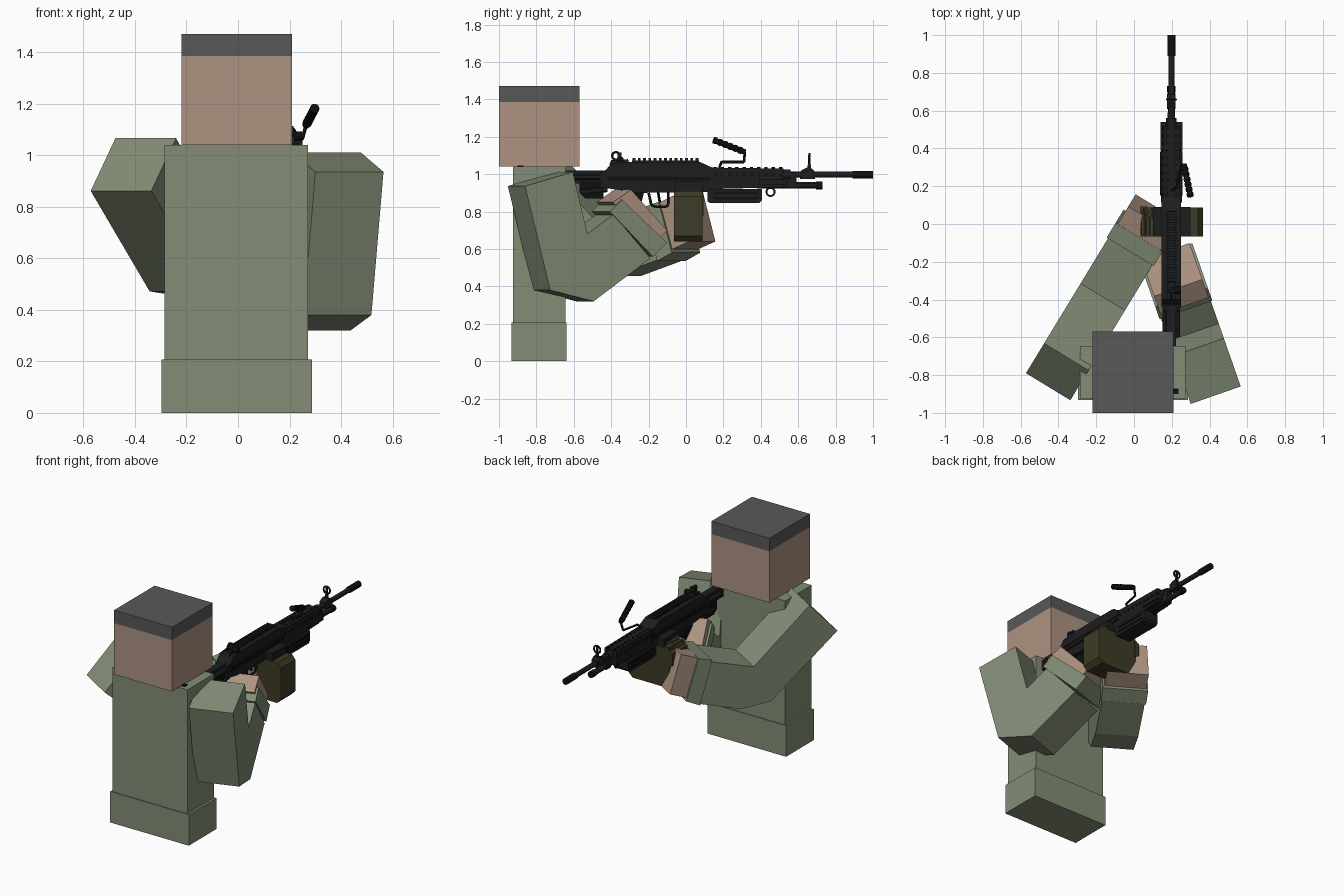
import bpy, bmesh, math
from mathutils import Vector


def material(name, r, g, b):
    m = bpy.data.materials.new(name)
    m.diffuse_color = (r ** 2.2, g ** 2.2, b ** 2.2, 1)
    return m


GREEN = material("sage_cloth", 0.51, 0.55, 0.46)
SKIN = material("skin", 0.67, 0.57, 0.50)
CAP = material("grey_cap", 0.35, 0.35, 0.355)
GUN = material("gun_metal", 0.135, 0.135, 0.14)
DARK = material("dark_metal", 0.09, 0.09, 0.095)
OLIVE = material("olive_box", 0.25, 0.24, 0.16)
BRASS = material("belt_brass", 0.36, 0.35, 0.27)


def finish(bm, name, mat, smooth=False):
    bmesh.ops.recalc_face_normals(bm, faces=bm.faces)
    me = bpy.data.meshes.new(name)
    bm.to_mesh(me)
    bm.free()
    me.materials.append(mat)
    ob = bpy.data.objects.new(name, me)
    bpy.context.collection.objects.link(ob)
    if smooth:
        for o in bpy.context.selected_objects:
            o.select_set(False)
        bpy.context.view_layer.objects.active = ob
        ob.select_set(True)
        bpy.ops.object.shade_smooth_by_angle()
    return ob


def prism(name, mat, pts, origin, d, w, w0, w1):
    """Extrude a (distance along d, height) profile sideways from w0 to w1."""
    bm = bmesh.new()
    o, d, w = Vector((*origin, 0)), Vector((*d, 0)), Vector((*w, 0))
    sides = [[bm.verts.new(o + d * s + w * k + Vector((0, 0, z))) for s, z in pts] for k in (w0, w1)]
    n = len(pts)
    for ring in sides:
        bm.faces.new(ring)
    for i in range(n):
        j = (i + 1) % n
        bm.faces.new((sides[0][i], sides[0][j], sides[1][j], sides[1][i]))
    return finish(bm, name, mat)


def box(name, mat, x0, x1, y0, y1, z0, z1):
    return prism(name, mat, [(y0, z0), (y1, z0), (y1, z1), (y0, z1)], (0, 0), (0, 1), (1, 0), x0, x1)


GX = 0.198  # gun centre line


def plate(name, pts, half, mat=GUN):
    return prism(name, mat, pts, (GX, 0), (0, 1), (1, 0), -half, half)


def rod(name, mat, a, b, r, r2=None, n=12):
    a, b = Vector(a), Vector(b)
    bm = bmesh.new()
    bmesh.ops.create_cone(bm, cap_ends=True, segments=n, radius1=r,
                          radius2=r if r2 is None else r2, depth=(b - a).length)
    q = Vector((0, 0, 1)).rotation_difference((b - a).normalized())
    for v in bm.verts:
        v.co = q @ v.co + (a + b) / 2
    return finish(bm, name, mat, True)


def ring(name, x, y, z, R, r, axis):
    bpy.ops.mesh.primitive_torus_add(location=(x, y, z), major_radius=R, minor_radius=r,
                                     major_segments=16, minor_segments=6,
                                     rotation=(math.pi / 2, 0, 0) if axis == 'y' else (0, math.pi / 2, 0))
    bpy.context.object.name = name
    bpy.context.object.data.materials.append(GUN)
    bpy.ops.object.shade_smooth_by_angle()


# Body
box("torso", GREEN, -0.285, 0.272, -0.925, -0.645, 0.2, 1.04)
box("waist", GREEN, -0.297, 0.287, -0.932, -0.638, 0, 0.208)
box("head", SKIN, -0.22, 0.21, -1, -0.57, 1.04, 1.385)
box("cap", CAP, -0.22, 0.21, -1, -0.57, 1.385, 1.472)

# Right arm, bent upward to the grip
R = ((0.565, -0.86), (-0.33, 0.944), (-0.944, -0.33))
prism("right_sleeve", GREEN, [(0, 0.936), (0.27, 1.012), (0.353, 0.68), (0.5, 0.785),
                              (0.71, 0.55), (0.388, 0.32), (0.142, 0.38)], *R, 0, 0.28)
prism("right_cuff", GREEN, [(0.478, 0.80), (0.546, 0.864), (0.80, 0.634), (0.721, 0.559)], *R, -0.008, 0.288)
prism("right_hand", SKIN, [(0.50, 0.85), (0.602, 0.917), (0.806, 0.698), (0.72, 0.62)], *R, 0.005, 0.275)

# Left arm, reaching under the gun
L = ((-0.572, -0.79), (0.52, 0.855), (0.855, -0.52))
prism("left_sleeve", GREEN, [(0, 0.862), (0.185, 1.067), (0.556, 0.724), (0.87, 0.82),
                             (0.95, 0.553), (0.64, 0.455), (0.44, 0.472)], *L, 0, 0.275)
prism("left_cuff", GREEN, [(0.835, 0.825), (0.925, 0.852), (1.008, 0.58), (0.915, 0.535)], *L, -0.008, 0.283)
prism("left_hand", SKIN, [(0.90, 0.84), (1.035, 0.895), (1.11, 0.64), (0.98, 0.59)], *L, 0.004, 0.271)

# Stock
plate("stock_beam", [(-0.88, 0.95), (-0.44, 0.95), (-0.44, 1.02), (-0.88, 1.02)], 0.025)
plate("stock_lower", [(-0.57, 0.90), (-0.54, 0.87), (-0.44, 0.87), (-0.44, 0.96), (-0.57, 0.96)], 0.03, DARK)
for sx in (-0.03, 0.03):
    rod("stock_tube", GUN, (GX + sx, -0.60, 0.985), (GX + sx, -0.42, 0.985), 0.016)
    rod("stock_strut", GUN, (GX + sx * 0.7, -0.56, 0.905), (GX + sx * 0.7, -0.42, 0.92), 0.016)
box("butt_plate", DARK, 0.205, 0.235, -0.9, -0.87, 0.85, 1.046)

# Receiver
plate("receiver", [(-0.46, 0.93), (-0.25, 0.90), (0.14, 0.905), (0.14, 1.03), (-0.41, 1.03), (-0.46, 1.01)], 0.046)
plate("top_cover", [(-0.44, 1.01), (-0.40, 1.055), (-0.29, 1.065), (0.075, 1.065), (0.14, 1.035), (0.14, 1.0),
                    (-0.44, 1.0)], 0.052)
plate("side_rib", [(-0.42, 0.965), (0.13, 0.965), (0.13, 0.985), (-0.42, 0.985)], 0.051, DARK)
plate("rail_base", [(-0.29, 1.06), (0.07, 1.06), (0.07, 1.073), (-0.29, 1.073)], 0.02)
for i in range(13):
    y = -0.285 + i * 0.028
    box("rail_tooth", GUN, GX - 0.026, GX + 0.026, y, y + 0.015, 1.07, 1.086)

# Rear sight
plate("rear_sight_base", [(-0.41, 1.05), (-0.30, 1.05), (-0.31, 1.08), (-0.40, 1.075)], 0.022)
ring("rear_sight_ring", GX, -0.375, 1.098, 0.02, 0.006, 'x')
box("rear_sight_leaf", GUN, GX - 0.018, GX + 0.018, -0.365, -0.345, 1.07, 1.115)
rod("rear_sight_knob", DARK, (GX, -0.35, 1.075), (GX + 0.05, -0.35, 1.075), 0.018)

# Grip and trigger
plate("pistol_grip", [(-0.31, 0.92), (-0.22, 0.92), (-0.27, 0.72), (-0.35, 0.74)], 0.024, DARK)
guard = [(-0.2, 0.9), (-0.185, 0.835), (-0.16, 0.825), (-0.105, 0.825), (-0.095, 0.84), (-0.095, 0.91)]
for a, b in zip(guard, guard[1:]):
    rod("trigger_guard", GUN, (GX, *a), (GX, *b), 0.007, n=8)
rod("trigger", DARK, (GX, -0.15, 0.91), (GX, -0.14, 0.85), 0.007, n=8)

# Ammunition box with feed belt on the left
prism("ammo_box", OLIVE, [(0.06, 0.64), (0.335, 0.64), (0.365, 0.67), (0.365, 0.88), (0.34, 0.91),
                          (0.06, 0.91)], (0, 0), (1, 0), (0, 1), -0.065, 0.088)
prism("feed_mouth", OLIVE, [(0.035, 0.80), (0.07, 0.78), (0.07, 0.90), (0.035, 0.88)], (0, 0), (1, 0), (0, 1), -0.065, 0.093)
box("feed_tray", GUN, 0.10, 0.30, -0.06, 0.09, 0.90, 0.96)
for i in range(5):
    x, z = 0.05 + i * 0.022, 0.90 + i * 0.011
    rod("cartridge", BRASS, (x, -0.055, z), (x, 0.03, z), 0.009, n=8)
    rod("cartridge_tip", BRASS, (x, 0.03, z), (x, 0.085, z), 0.007, 0.002, n=8)

# Handguard
plate("heat_shield", [(0.12, 0.92), (0.52, 0.93), (0.52, 1.03), (0.12, 1.035)], 0.045)
for s in (-1, 1):
    for i in range(10):
        y = 0.155 + i * 0.039
        rod("vent_hole", DARK, (GX + s * 0.024, y, 1.025), (GX + s * 0.024, y, 1.037), 0.009, n=8)
        rod("side_vent", DARK, (GX + s * 0.04, y, 0.995), (GX + s * 0.049, y, 0.995), 0.009, n=8)
plate("lower_guard", [(0.115, 0.92), (0.115, 0.855), (0.13, 0.845), (0.39, 0.845), (0.405, 0.86), (0.405, 0.92)], 0.055)
for z in (0.865, 0.895):
    plate("guard_slot", [(0.15, z), (0.385, z), (0.385, z + 0.012), (0.15, z + 0.012)], 0.06, DARK)
plate("guard_wing", [(0.39, 0.945), (0.54, 0.945), (0.54, 0.975), (0.39, 0.975)], 0.058)

# Barrel and gas tube
rod("barrel", GUN, (GX, 0.5, 0.997), (GX, 0.91, 0.997), 0.016, n=16)
rod("barrel_collar", GUN, (GX, 0.50, 0.997), (GX, 0.56, 0.997), 0.028, n=16)
rod("flash_hider", DARK, (GX, 0.89, 0.997), (GX, 1.0, 0.997), 0.021, n=16)
rod("gas_tube", GUN, (GX, 0.38, 0.94), (GX, 0.70, 0.94), 0.018)
rod("gas_knob", DARK, (GX, 0.695, 0.94), (GX, 0.73, 0.94), 0.022)
plate("gas_block", [(0.54, 0.925), (0.59, 0.925), (0.59, 1.01), (0.54, 1.01)], 0.02)
ring("sling_loop", GX, 0.452, 0.905, 0.022, 0.005, 'x')

# Front sight
plate("front_sight_base", [(0.61, 0.975), (0.69, 0.975), (0.685, 1.02), (0.665, 1.035), (0.645, 1.035), (0.615, 1.02)], 0.023)
plate("front_sight_post", [(0.65, 1.03), (0.668, 1.03), (0.664, 1.11), (0.654, 1.11)], 0.006)
ring("front_sight_ring", GX, 0.66, 1.085, 0.024, 0.006, 'y')

# Folding carry handle, leaning to the right
path = [(0.20, 0.18, 1.04), (0.225, 0.19, 1.065), (0.25, 0.31, 1.065), (0.265, 0.315, 1.12)]
for a, b in zip(path, path[1:]):
    rod("carry_handle_rod", GUN, a, b, 0.007, n=8)
p, q = Vector((0.265, 0.315, 1.118)), Vector((0.298, 0.15, 1.182))
rod("carry_handle_grip", DARK, p, q, 0.015)
for i in range(6):
    c = p.lerp(q, 0.1 + i * 0.165)
    rod("carry_handle_rib", DARK, c, c + (q - p) * 0.09, 0.0185)
